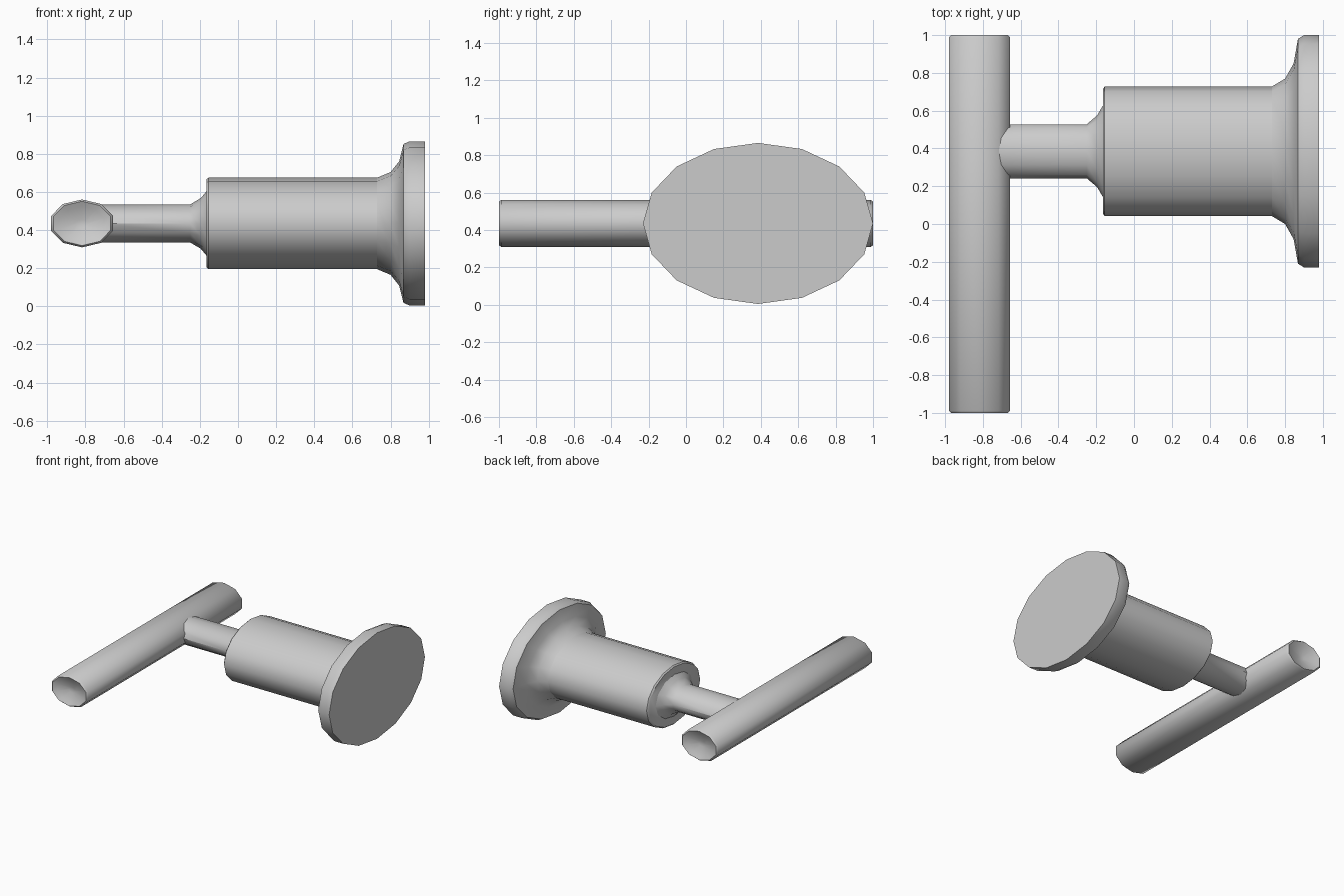
import bpy, bmesh, math
from mathutils import Vector

cube = bpy.data.objects.get("Cube")
if cube:
    bpy.data.objects.remove(cube, do_unlink=True)

metal = bpy.data.materials.new("light_grey_metal")
metal.use_nodes = True
colour = (0.6, 0.6, 0.6, 1)
metal.diffuse_color = colour
metal.node_tree.nodes["Principled BSDF"].inputs["Base Color"].default_value = colour


def lathe(name, profile, sides, axis, centre, squash, smooth_angle):
    """Closed oval lathe: profile holds (position along axis, radius); z is squashed."""
    bm = bmesh.new()
    rings = []
    for pos, r in profile:
        ring = []
        for i in range(sides):
            a = 2 * math.pi * i / sides + math.pi / 2
            across, up = r * math.cos(a), r * math.sin(a) * squash
            p = (pos, across, up) if axis == "x" else (across, pos, up)
            ring.append(bm.verts.new(Vector(p) + Vector(centre)))
        rings.append(ring)
    for a, b in zip(rings, rings[1:]):
        for i in range(sides):
            j = (i + 1) % sides
            bm.faces.new((a[i], a[j], b[j], b[i]))
    bm.faces.new(rings[0])
    bm.faces.new(rings[-1])
    bmesh.ops.recalc_face_normals(bm, faces=bm.faces)
    mesh = bpy.data.meshes.new(name)
    bm.to_mesh(mesh)
    bm.free()
    mesh.materials.append(metal)
    obj = bpy.data.objects.new(name, mesh)
    bpy.context.collection.objects.link(obj)
    bpy.ops.object.select_all(action="DESELECT")
    obj.select_set(True)
    bpy.context.view_layer.objects.active = obj
    bpy.ops.object.shade_smooth_by_angle(angle=math.radians(smooth_angle))
    return obj


AXIS = (0, 0.385, 0.435)

# Wall flange with its flared throat
lathe("wall_flange",
      [(0.73, 0.343), (0.80, 0.385), (0.845, 0.465), (0.868, 0.595),
       (0.90, 0.615), (0.98, 0.615)], 16, "x", AXIS, 0.70, 40)

# Valve body with a softened front rim
lathe("valve_body",
      [(-0.165, 0.33), (-0.155, 0.343), (0.73, 0.343)], 16, "x", AXIS, 0.70, 40)

# Stem flaring out to the body
lathe("stem",
      [(-0.74, 0.143), (-0.25, 0.143), (-0.195, 0.19), (-0.16, 0.25)],
      12, "x", AXIS, 0.70, 40)

# Cross handle with chamfered, dished ends
end = [(0.96, 0.03), (0.985, 0.12), (1.0, 0.158), (0.988, 0.171)]
lathe("handle_bar",
      [(-y, r) for y, r in end] + [(y, r) for y, r in reversed(end)],
      10, "y", (-0.818, 0, 0.435), 0.735, 45)
